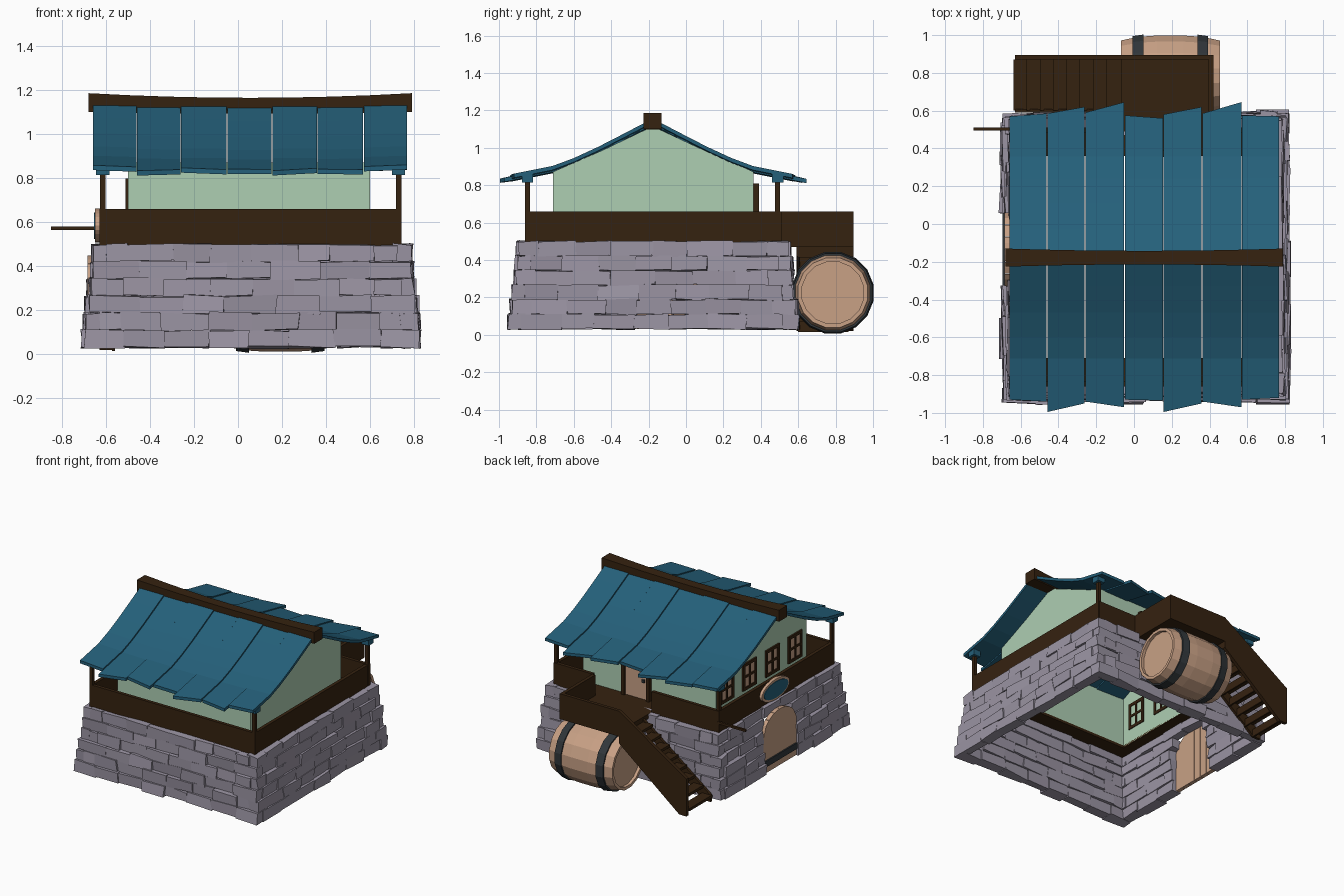
import bpy, bmesh, math, random
from mathutils import Vector

random.seed(4)
if "Cube" in bpy.data.objects:
    bpy.data.objects.remove(bpy.data.objects["Cube"])


def material(name, *rgb):
    m = bpy.data.materials.new(name)
    m.use_nodes = True
    m.diffuse_color = (*rgb, 1)
    m.node_tree.nodes["Principled BSDF"].inputs["Base Color"].default_value = (*rgb, 1)
    return m


STONE = material("grey_stone", .33, .30, .37)
WOOD = material("dark_wood", .036, .016, .005)
ROOF = material("blue_roof", .018, .117, .195)
PLASTER = material("pale_green_plaster", .42, .62, .45)
TAN = material("tan_wood", .58, .355, .235)
IRON = material("dark_iron", .03, .037, .042)


def finish(name, bm, mat, normals=True):
    if normals:
        bmesh.ops.recalc_face_normals(bm, faces=bm.faces[:])
    mesh = bpy.data.meshes.new(name)
    bm.to_mesh(mesh)
    bm.free()
    mesh.materials.append(mat)
    ob = bpy.data.objects.new(name, mesh)
    bpy.context.collection.objects.link(ob)
    return ob


def loft_into(bm, rings, caps=True):
    loops = [[bm.verts.new(p) for p in ring] for ring in rings]
    n = len(loops[0])
    for a, b in zip(loops, loops[1:]):
        for i in range(n):
            j = (i + 1) % n
            bm.faces.new((a[i], a[j], b[j], b[i]))
    if caps:
        bm.faces.new(loops[0][::-1])
        bm.faces.new(loops[-1])


def loft(name, mat, rings):
    bm = bmesh.new()
    loft_into(bm, rings)
    return finish(name, bm, mat)


def rect_x(x, y0, y1, z0, z1):
    return [(x, y0, z0), (x, y1, z0), (x, y1, z1), (x, y0, z1)]


def boxes(name, mat, *spans):
    """Each span is x0, x1, y0, y1, z0, z1."""
    bm = bmesh.new()
    for x0, x1, *yz in spans:
        loft_into(bm, [rect_x(x0, *yz), rect_x(x1, *yz)])
    return finish(name, bm, mat)


def prism_x(name, mat, pts, x0, x1):
    return loft(name, mat, [[(x, y, z) for y, z in pts] for x in (x0, x1)])


def prism_y(name, mat, pts, y0, y1):
    return loft(name, mat, [[(x, y, z) for x, z in pts] for y in (y0, y1)])


# Arched gate opening on the -x side
GATE_Y, GATE_HALF, SPRING, GATE_TOP = -.135, .195, .30, .45


def gate_half(z):
    if z < SPRING:
        return GATE_HALF
    t = (z - SPRING) / (GATE_TOP - SPRING)
    return GATE_HALF * math.sqrt(max(0, 1 - t * t))


# Stone base: sloping courses of uneven blocks
ROWS, THICK, ROW_H = 6, .07, .078


def jit(a):
    return random.uniform(-a, a)


def stone_wall(name, along_x, side):
    bm = bmesh.new()
    for k in range(ROWS):
        t = .045 * k / (ROWS - 1)
        z0 = .032 + ROW_H * k
        z1 = z0 + ROW_H
        lo, hi = Vector((-.695 + t, -.935 + t)), Vector((.82 - t, .59 - t))
        u0, u1 = (lo.x, hi.x) if along_x else (lo.y, hi.y)
        plane = (hi if side > 0 else lo)[1 if along_x else 0]
        if (k % 2 == 0) != along_x:
            u0, u1 = u0 + THICK * .8, u1 - THICK * .8
        spans = [(u0, u1)]
        if not along_x and side < 0:
            h = gate_half((z0 + z1) / 2)
            if h > 0:
                spans = [(u0, GATE_Y - h), (GATE_Y + h, u1)]
        for s0, s1 in spans:
            n = max(1, round((s1 - s0) / .2))
            step = (s1 - s0) / n
            cuts = [s0 + step * i + (jit(.025) if 0 < i < n else 0) for i in range(n + 1)]
            if k % 2 and n > 1:
                cuts = [s0] + [c + step / 2 for c in cuts[:-1]] + [s1]
            for a, b in zip(cuts, cuts[1:]):
                bulge = random.uniform(-.004, .018)
                rings = []
                for u in (a - .002, b + .002):
                    ring = []
                    for d, z in ((-THICK, z0), (bulge, z0), (bulge, z1), (-THICK, z1)):
                        w = plane + side * (d + jit(.008))
                        uu, zz = u + jit(.005), z + jit(.007)
                        ring.append((uu, w, zz) if along_x else (w, uu, zz))
                    rings.append(ring)
                loft_into(bm, rings)
    finish(name, bm, STONE)


stone_wall("front_stone_wall", True, -1)
stone_wall("back_stone_wall", True, 1)
stone_wall("right_stone_wall", False, 1)
stone_wall("left_stone_wall", False, -1)

# Gate planks and iron band
PLANKS = 6
for i in range(PLANKS):
    w = 2 * GATE_HALF / PLANKS
    a = -GATE_HALF + w * i + .003
    ys = [a, a + w / 2, a + w - .003]
    top = [(GATE_Y + y, SPRING + (GATE_TOP - SPRING) * math.sqrt(max(0, 1 - (y / GATE_HALF) ** 2)))
           for y in ys]
    prism_x("gate_plank", TAN, [(top[0][0], .03)] + top + [(top[2][0], .03)], -.685, -.655)
boxes("gate_band", IRON, (-.695, -.684, GATE_Y - .19, GATE_Y + .19, .08, .125))

# Balcony floor ring, parapets and landing
X0, X1, Y0, Y1, T = -.63, .74, -.86, .51, .025
L0, L1, LY = -.07, .42, .895
HX0, HX1, HY0, HY1 = -.5, .6, -.71, .36
boxes("balcony_floor", WOOD,
      (X0, X1, Y0, HY0, .485, .505), (X0, X1, HY1, Y1, .485, .505),
      (X0, HX0, HY0, HY1, .485, .505), (HX1, X1, HY0, HY1, .485, .505),
      (L0, L1, Y1, LY, .47, .505))
boxes("balcony_parapet", WOOD,
      (X0, X1, Y0, Y0 + T, .49, .66),
      (X0, X0 + T, Y0, Y1, .49, .66), (X1 - T, X1, Y0, Y1, .49, .66),
      (X0, L0, Y1 - T, Y1, .49, .66), (L1, X1, Y1 - T, Y1, .49, .66),
      (L1 - T, L1, Y1, LY, .47, .66), (L0, L1, LY - T, LY, .47, .66))
posts = [(x, y) for x in (-.615, .73) for y in (-.848, .49)]
boxes("roof_posts", WOOD, *[(x - .012, x + .012, y - .013, y + .013, .49, .84) for x, y in posts])
boxes("eave_blocks", ROOF, *[(x - .03, x + .03, y - .03, y + .03, .815, .862) for x, y in posts])

# Staircase
STEPS, END = 8, -.63
run, rise = (L0 - END) / STEPS, .455 / STEPS
treads = []
for i in range(STEPS):
    x, z = L0 - run * i, .47 - rise * i
    treads += [(x - run - .008, x, .6, LY - T, z - .02, z), (x - .012, x, .6, LY - T, z - rise, z)]
boxes("stair_treads", WOOD, *treads)
prism_y("stair_outer_board", WOOD,
        [(L0, .66), (END, .30), (END, .02), (END + .06, .02), (L0, .42)], LY - T, LY)
prism_y("stair_inner_board", WOOD,
        [(L0, .49), (END, .07), (END, .02), (END + .06, .02), (L0, .42)], .59, .61)

# Plastered house walls with gables, open underneath
RIDGE_Y = -.178
gable = [(HY0, .49), (HY0, .872), (-.45, .985), (RIDGE_Y, 1.115), (.1, .985), (HY1, .872), (HY1, .49)]
bm = bmesh.new()
ends = [[bm.verts.new((x, y, z)) for y, z in gable] for x in (HX0, HX1)]
for e in ends:
    bm.faces.new(e)
for i in (0, 5):
    bm.faces.new((ends[0][i], ends[0][i + 1], ends[1][i + 1], ends[1][i]))
finish("house_walls", bm, PLASTER)

# Windows: tan panes in crossed frames
for c in (.24, -.03, -.30, -.57):
    a, b, z0, z1, f = c - .08, c + .08, .60, .80, .022
    x0, x1 = HX0 - .012, HX0 + .006
    boxes("window_frame", WOOD,
          (x0, x1, a, a + f, z0, z1), (x0, x1, b - f, b, z0, z1),
          (x0, x1, a, b, z0, z0 + f), (x0, x1, a, b, z1 - f, z1),
          (x0, x1, c - .008, c + .008, z0, z1), (x0, x1, a, b, .692, .708))
    boxes("window_panes", TAN, (HX0 - .005, HX0 - .001, a + .01, b - .01, z0 + .01, z1 - .01))

# House door on the landing side
boxes("door_frame", WOOD, (.035, .06, HY1 - .005, .39, .5, .81), (.24, .265, HY1 - .005, .39, .5, .81),
      (.035, .265, HY1 - .005, .39, .785, .81))
boxes("door_panel", TAN, (.06, .24, HY1, .372, .5, .785))
boxes("door_knob", IRON, (.078, .098, .372, .388, .635, .655))

# Roof: flared strips on both slopes with ragged eaves
edges = [-.66, -.46, -.26, -.05, .155, .36, .57, .77]
front_ends = [(-.93, -.94), (-.995, -.95), (-.94, -.97), (-.93, -.935), (-.995, -.95), (-.94, -.97), (-.93, -.92)]
back_ends = [(.57, .585), (.585, .62), (.59, .645), (.575, .56), (.58, .62), (.585, .645), (.575, .57)]
slope = [(.02, 1.143), (.15, 1.075), (.29, 1.003), (.42, .943), (.535, .9)]


def roof_side(name, sign, eaves):
    bm = bmesh.new()
    for i, ends in enumerate(eaves):
        xs = edges[i] + .002, edges[i + 1] - .002
        lift = (.003, -.003)[i % 2]
        rings = []
        for d, z in slope + [None and 0 or (-1, .9)]:
            ring = []
            for low in (0, .022):
                for x, e in (zip(xs, ends) if not low else zip(xs[::-1], ends[::-1])):
                    dist = d if d >= 0 else abs(e - RIDGE_Y)
                    zz = z if d >= 0 else .9 - .2 * (dist - .535)
                    sag = .012 * (1 - ((x - .055) / .72) ** 2)
                    ring.append((x, RIDGE_Y + sign * dist, zz - low + lift - sag))
            rings.append(ring)
        loft_into(bm, rings)
    finish(name, bm, ROOF)


roof_side("front_roof_strips", -1, front_ends)
roof_side("back_roof_strips", 1, back_ends)

# Sagging ridge beam
rings = []
for i in range(9):
    t = i / 4 - 1
    hy, zc, hz = .036 + .012 * t * t, 1.13 + .014 * t * t, .036 + .007 * t * t
    rings.append(rect_x(.055 + .735 * t, RIDGE_Y - hy, RIDGE_Y + hy, zc - hz, zc + hz))
loft("ridge_beam", WOOD, rings)


# Barrel with recessed lids and iron hoops
def lathe_x(name, mat, profile, y, z, n=16):
    return loft(name, mat, [[(x, y + r * math.cos(math.tau * (i + .5) / n), z + r * math.sin(math.tau * (i + .5) / n))
                             for i in range(n)] for x, r in profile])


BY, BZ, BC = .785, .225, .192
half = [(.24, .168), (.262, .168), (.262, .19), (.17, .21), (.07, .217)]
lathe_x("barrel", TAN, [(BC - d, r) for d, r in half] + [(BC + d, r) for d, r in half[::-1]], BY, BZ)
for s in (-1, 1):
    lathe_x("barrel_hoop", IRON, [(BC + s * .143, .15), (BC + s * .143, .222), (BC + s * .2, .214),
                                  (BC + s * .2, .15)], BY, BZ)


# Oval sign and its bracket pole
def oval(name, mat, ry, rz, x0, x1):
    pts = [(-.135 + ry * math.cos(math.tau * i / 24), .585 + rz * math.sin(math.tau * i / 24)) for i in range(24)]
    prism_x(name, mat, pts, x0, x1)


oval("sign_rim", TAN, .165, .077, -.65, -.628)
oval("sign_face", ROOF, .142, .06, -.655, -.649)
boxes("bracket_pole", WOOD, (-.85, -.62, .495, .511, .565, .581))
